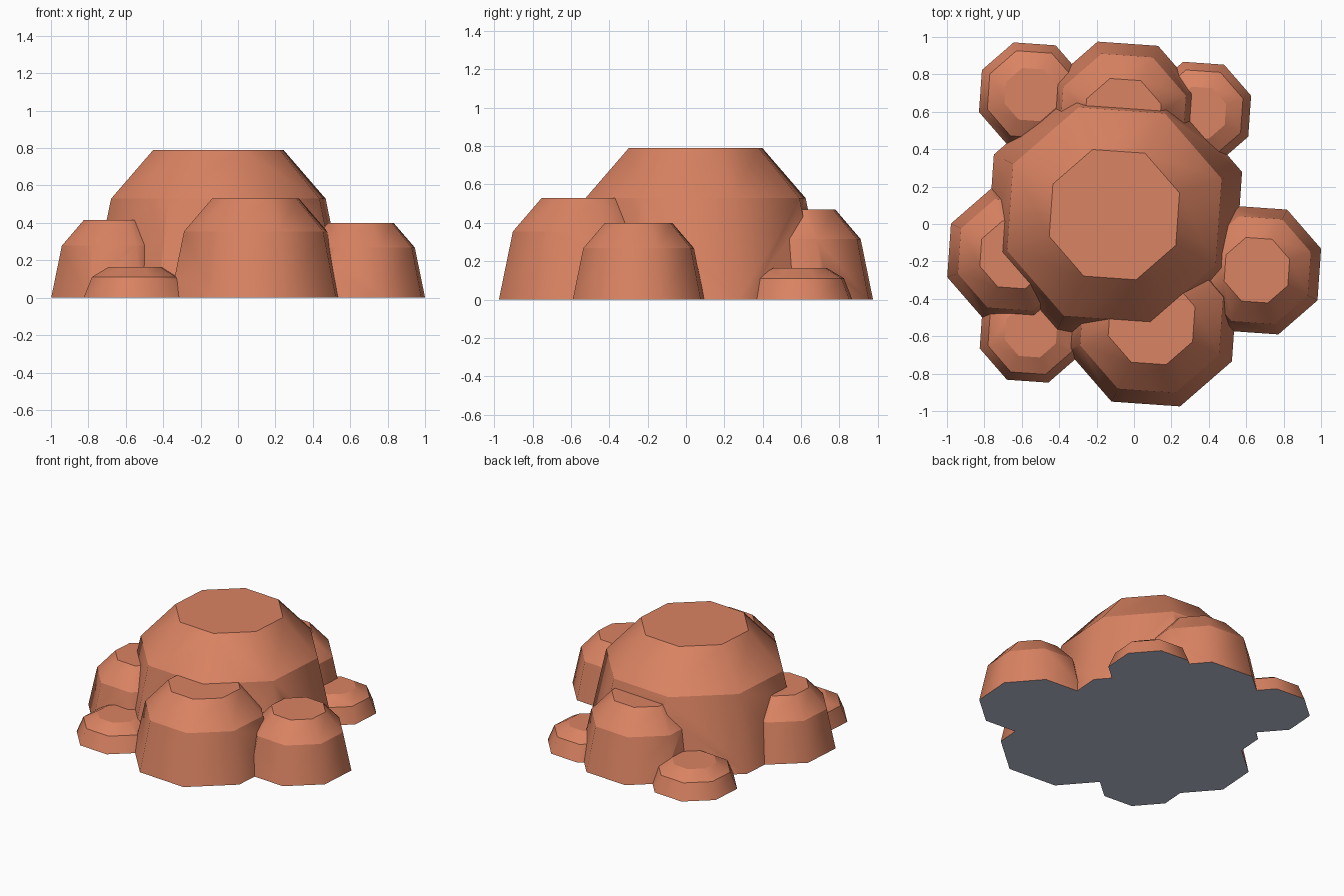
import bpy, bmesh, math

if "Cube" in bpy.data.objects:
    bpy.data.objects.remove(bpy.data.objects["Cube"])

clay = bpy.data.materials.new("clay_brown")
clay.diffuse_color = (0.70, 0.227, 0.122, 1)
clay.use_nodes = True
clay.node_tree.nodes["Principled BSDF"].inputs["Base Color"].default_value = clay.diffuse_color
grey = bpy.data.materials.new("pale_grey_underside")
grey.diffuse_color = (0.53, 0.56, 0.70, 1)
grey.use_nodes = True
grey.node_tree.nodes["Principled BSDF"].inputs["Base Color"].default_value = grey.diffuse_color

TURN = math.radians(18.5)


def boulder(name, x, y, r, h, depth):
    """Eight-sided boulder: steep wall, bevelled shoulder, flat top; runs a bit below ground."""
    bm = bmesh.new()
    wall = 0.67 * h
    rings = []
    for z, k in ((-depth, 1 + 0.16 * depth / wall), (wall, 0.84), (h, 0.51)):
        rings.append([bm.verts.new((x + r * k * math.cos(TURN + i * math.pi / 4),
                                    y + r * k * math.sin(TURN + i * math.pi / 4), z))
                      for i in range(8)])
    for a, b in zip(rings, rings[1:]):
        for i in range(8):
            j = (i + 1) % 8
            bm.faces.new((a[i], a[j], b[j], b[i]))
    bm.faces.new(rings[-1])
    bm.faces.new(rings[0][::-1])
    me = bpy.data.meshes.new(name)
    bm.to_mesh(me)
    bm.free()
    me.materials.append(clay)
    me.materials.append(grey)
    ob = bpy.data.objects.new(name, me)
    bpy.context.collection.objects.link(ob)
    return ob


# name, centre x, centre y, base radius, height
boulders = [
    ("main_boulder", -0.105, 0.05, 0.72, 0.79),
    ("front_boulder", 0.094, -0.52, 0.48, 0.53),
    ("right_boulder", 0.657, -0.247, 0.362, 0.40),
    ("left_boulder", -0.643, -0.165, 0.375, 0.415),
    ("back_boulder", -0.06, 0.573, 0.424, 0.47),
    ("front_left_stone", -0.55, -0.573, 0.29, 0.165),
    ("back_left_stone", -0.55, 0.692, 0.294, 0.17),
    ("back_right_stone", 0.354, 0.595, 0.287, 0.165),
]
parts = [boulder(*b, 0.03 + 0.004 * i) for i, b in enumerate(boulders)]

# merge the boulders into one shell
rock = parts[0]
for p in parts[1:]:
    m = rock.modifiers.new("merge", 'BOOLEAN')
    m.operation = 'UNION'
    m.solver = 'EXACT'
    m.object = p
    p.hide_render = True
bpy.context.view_layer.update()
dg = bpy.context.evaluated_depsgraph_get()
merged = bpy.data.meshes.new_from_object(rock.evaluated_get(dg))
rock.modifiers.clear()
rock.data = merged
for p in parts[1:]:
    bpy.data.objects.remove(p)
rock.name = "rock_cluster"
merged.materials.clear()
merged.materials.append(clay)
merged.materials.append(grey)

# trim at ground level and close with a flat grey underside
bm = bmesh.new()
bm.from_mesh(merged)
bmesh.ops.bisect_plane(bm, geom=bm.verts[:] + bm.edges[:] + bm.faces[:], dist=1e-5,
                       plane_co=(0, 0, 0), plane_no=(0, 0, 1), clear_inner=True)
bmesh.ops.holes_fill(bm, edges=[e for e in bm.edges if e.is_boundary], sides=0)
bm.normal_update()
for f in bm.faces:
    under = all(v.co.z < 1e-4 for v in f.verts)
    if under and f.normal.z > 0:
        f.normal_flip()
    f.material_index = 1 if under else 0
    f.smooth = not under
bm.normal_update()

# walls stay smooth around each boulder; rims and seams between boulders are crisp
for e in bm.edges:
    level = abs(e.verts[0].co.z - e.verts[1].co.z) < 1e-3
    flat = e.calc_face_angle(0) < math.radians(1)
    e.smooth = flat or (e.is_convex and not level and e.calc_face_angle(0) < math.radians(50))
bm.to_mesh(merged)
bm.free()
